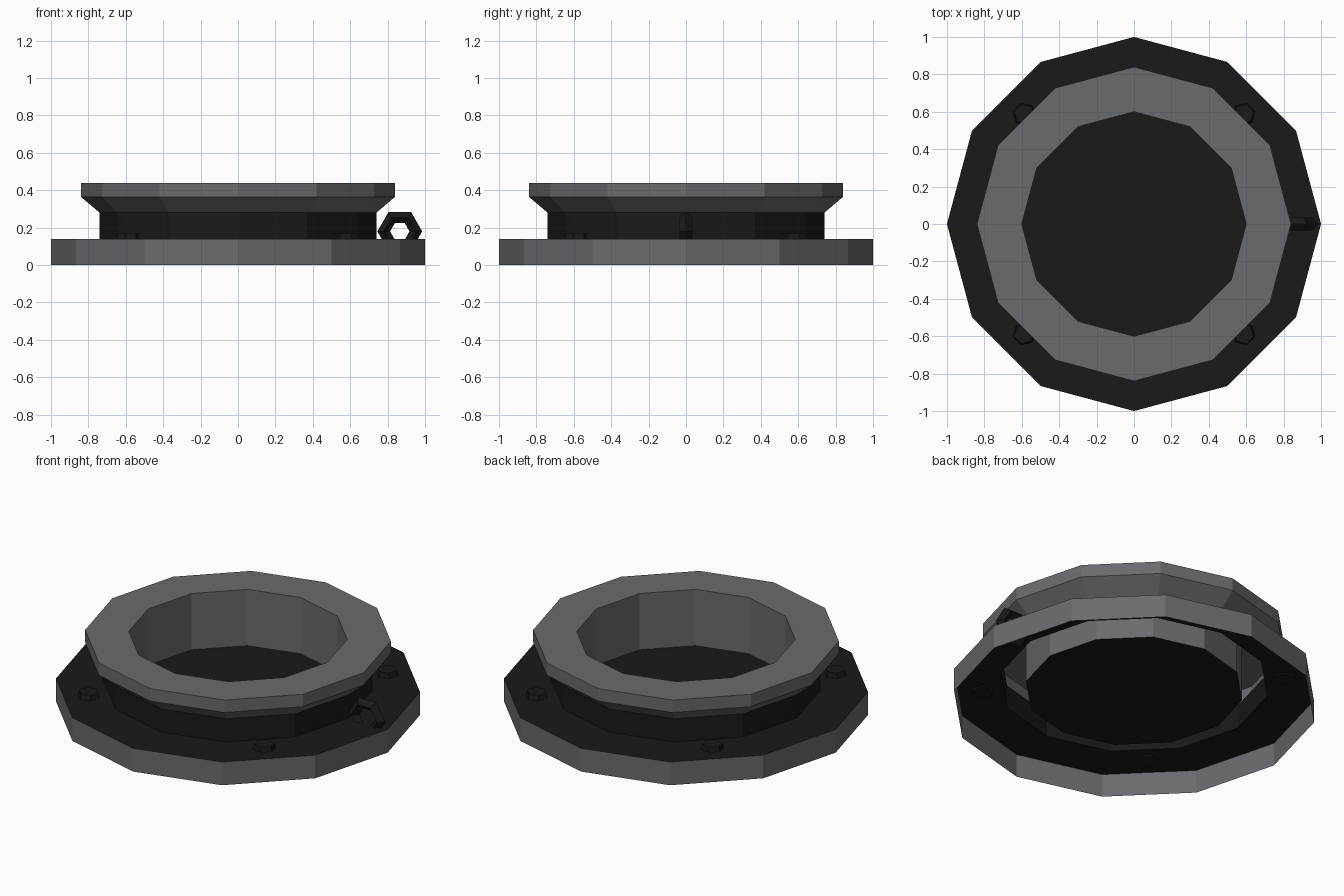
import bpy, bmesh, math
from mathutils import Matrix

if "Cube" in bpy.data.objects:
    bpy.data.objects.remove(bpy.data.objects["Cube"])

SIDES = 12

dark = bpy.data.materials.new("dark_metal")
dark.diffuse_color = (0.01, 0.01, 0.01, 1)
dark.use_nodes = True
dark.node_tree.nodes["Principled BSDF"].inputs["Base Color"].default_value = dark.diffuse_color
grey = bpy.data.materials.new("grey_metal")
grey.diffuse_color = (0.14, 0.145, 0.155, 1)
grey.use_nodes = True
grey.node_tree.nodes["Principled BSDF"].inputs["Base Color"].default_value = grey.diffuse_color


def finish(name, bm, mats):
    mesh = bpy.data.meshes.new(name)
    bm.to_mesh(mesh)
    bm.free()
    for m in mats:
        mesh.materials.append(m)
    obj = bpy.data.objects.new(name, mesh)
    bpy.context.collection.objects.link(obj)
    return obj


# Hollow collar: open skirt, flange, neck, flared rim and a bore closed by a floor
profile = [(1, 0), (1, .14), (.74, .14), (.74, .28), (.84, .365),
           (.84, .44), (.60, .44), (.60, .10)]
band_mat = [0, 1, 1, 0, 0, 0, 0]
bm = bmesh.new()
loops = []
for r, z in profile:
    loops.append([bm.verts.new((r * math.cos(math.tau * i / SIDES),
                                r * math.sin(math.tau * i / SIDES), z))
                  for i in range(SIDES)])
for a, b, m in zip(loops, loops[1:], band_mat):
    for i in range(SIDES):
        j = (i + 1) % SIDES
        bm.faces.new((a[i], a[j], b[j], b[i])).material_index = m
bm.faces.new(loops[-1]).material_index = 1
finish("collar", bm, [grey, dark])

# Hexagonal bolt heads on the flange
for k in range(4):
    ang = math.radians(45 + 90 * k)
    bm = bmesh.new()
    bmesh.ops.create_cone(
        bm, cap_ends=True, segments=6, radius1=.065, radius2=.055, depth=.04,
        matrix=Matrix.Rotation(ang, 4, 'Z') @ Matrix.Translation((.83, 0, .15)))
    finish(f"bolt_{k + 1}", bm, [dark])

# Upright hexagonal loop on the right side
bpy.ops.mesh.primitive_torus_add(
    major_segments=6, minor_segments=4, major_radius=.086, minor_radius=.034,
    location=(.865, 0, .18), rotation=(math.pi / 2, 0, 0))
ring = bpy.context.object
ring.name = "side_loop"
ring.data.materials.append(dark)
